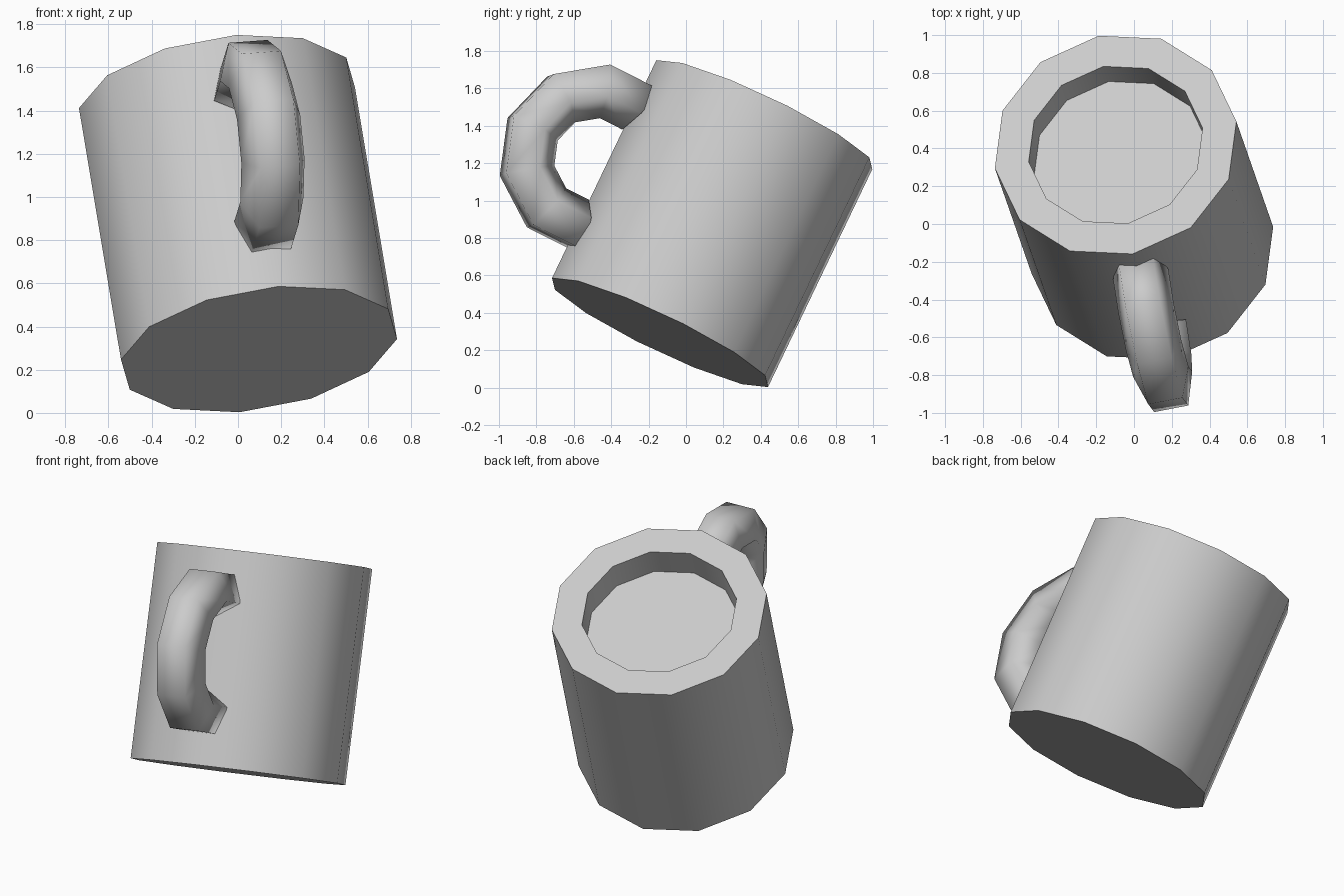
import bpy, bmesh
from math import cos, sin, pi, radians
from mathutils import Vector, Matrix

if "Cube" in bpy.data.objects:
    bpy.data.objects.remove(bpy.data.objects["Cube"])

# Tilted mug frame: local z = mug axis, local -y = handle direction
axis = Vector((-0.149, 0.427, 0.892)).normalized()
out = Vector((0.138, -0.884, 0.446))
out = (out - axis * out.dot(axis)).normalized()
side = axis.cross(out)
frame = Matrix((side, -out, axis)).transposed().to_4x4()
frame.translation = (0, 0.14, 0.877)


def skin(name, rings):
    """Join equal-sized rings of points into a closed, capped surface."""
    bm = bmesh.new()
    loops = [[bm.verts.new(p) for p in ring] for ring in rings]
    n = len(loops[0])
    for a, b in zip(loops, loops[1:]):
        for i in range(n):
            j = (i + 1) % n
            bm.faces.new((a[i], a[j], b[j], b[i]))
    bm.faces.new(loops[0])
    bm.faces.new(loops[-1])
    bmesh.ops.recalc_face_normals(bm, faces=bm.faces)
    for f in bm.faces:
        f.smooth = True
    mesh = bpy.data.meshes.new(name)
    bm.to_mesh(mesh)
    bm.free()
    obj = bpy.data.objects.new(name, mesh)
    bpy.context.collection.objects.link(obj)
    obj.matrix_world = frame
    return obj


# Body: 12-sided cylinder with a shallow recess in the top
R, H, INNER, DEPTH = 0.653, 0.653, 0.47, 0.187
profile = [(R, -H), (R, H), (INNER, H), (INNER, H - DEPTH)]
body = skin("mug_body", [[(r * sin(i * pi / 6), r * cos(i * pi / 6), z)
                          for i in range(12)] for r, z in profile])

# Handle: five-sided tube swept along a ten-step ring, ends buried in the body
MAJOR, MINOR, OFFSET, RISE = 0.378, 0.157, 0.725, 0.025
rings = []
for k in range(-3, 4):
    phi = k * pi / 5
    ring = []
    for i in range(5):
        t = pi / 5 + i * 2 * pi / 5
        rad = MAJOR + MINOR * cos(t)
        ring.append((MINOR * sin(t), -(OFFSET + rad * cos(phi)), RISE + rad * sin(phi)))
    rings.append(ring)
handle = skin("mug_handle", rings)

# Smooth sides, crisp rims
bpy.ops.object.select_all(action='DESELECT')
body.select_set(True)
bpy.context.view_layer.objects.active = body
bpy.ops.object.shade_smooth_by_angle(angle=radians(40))
